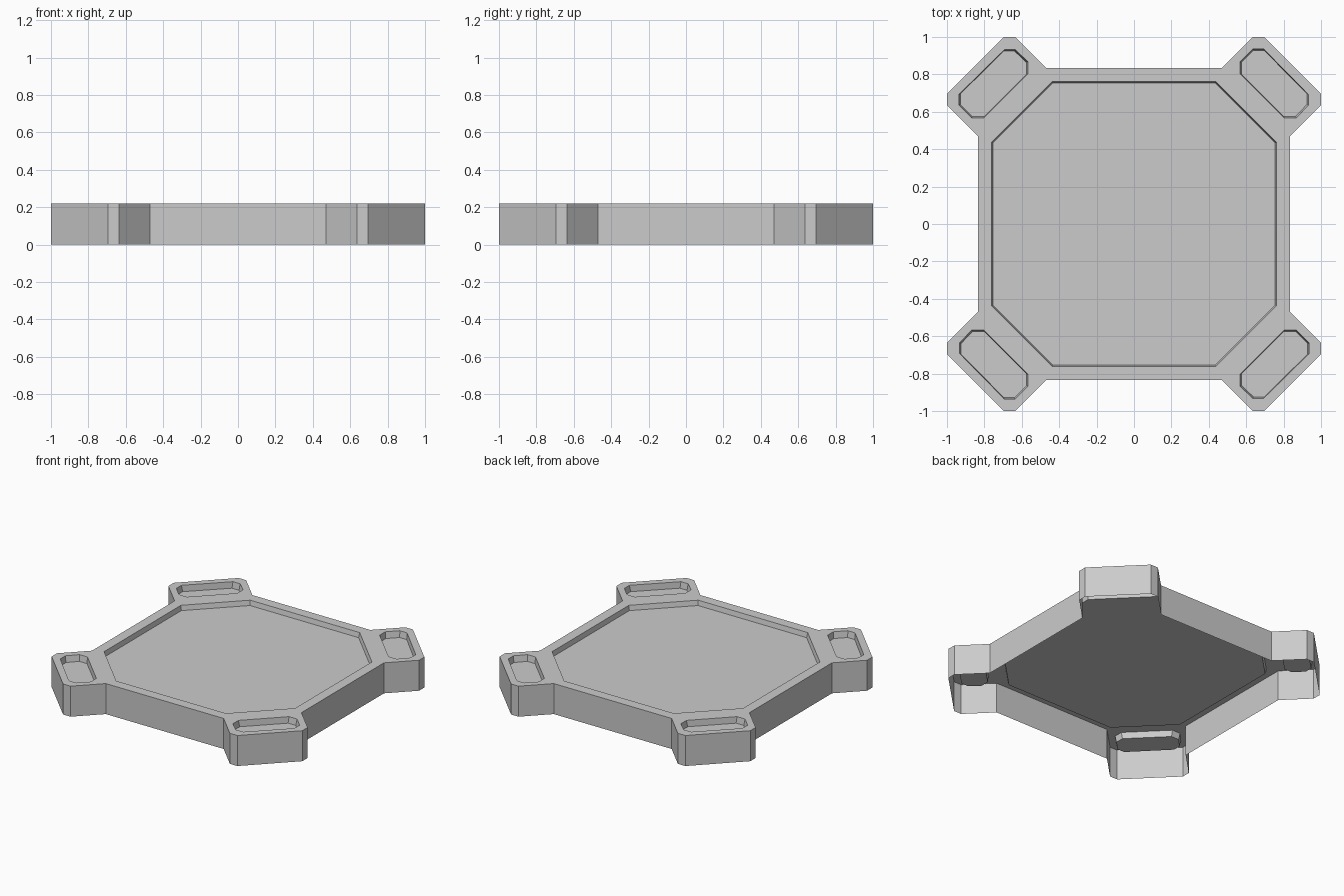
import bpy, bmesh
from mathutils import Vector

if "Cube" in bpy.data.objects:
    bpy.data.objects.remove(bpy.data.objects["Cube"])

H = 0.22                            # overall height
PANEL_DEPTH, PAD_DEPTH = 0.035, 0.045


def four_way(points):
    """Repeat a list of quadrant points by quarter turns."""
    out, pts = [], list(points)
    for _ in range(4):
        out += pts
        pts = [(-y, x) for x, y in pts]
    return out


def add_loop(bm, pts, z):
    verts = [bm.verts.new((x, y, z)) for x, y in pts]
    edges = [bm.edges.new((verts[i], verts[(i + 1) % len(verts)])) for i in range(len(verts))]
    return verts, edges


def bridge(bm, a, b):
    n = len(a)
    for i in range(n):
        j = (i + 1) % n
        bm.faces.new((a[i], b[i], b[j], a[j]))


def recess(bm, pts, depth, inset):
    """Sunken floor with slightly sloped walls; returns the rim edges."""
    c = sum((Vector(p) for p in pts), Vector((0, 0))) / len(pts)
    rim, edges = add_loop(bm, pts, H)
    inner = [tuple(c + (Vector(p) - c) * (1 - inset)) for p in pts]
    floor, _ = add_loop(bm, inner, H - depth)
    bridge(bm, rim, floor)
    bm.faces.new(floor)
    return edges


bm = bmesh.new()

# Outer outline: square plate with a chamfered lug on each corner
outline = four_way([(0.835, 0.47), (1.0, 0.635), (1.0, 0.695),
                    (0.695, 1.0), (0.635, 1.0), (0.47, 0.835)])
top, rim_edges = add_loop(bm, outline, H)

# Large central recess
rim_edges += recess(bm, four_way([(0.762, 0.437), (0.437, 0.762)]), PANEL_DEPTH, 0.009)

# Slot recess in each corner lug
slot = [(0.932, 0.635), (0.932, 0.693), (0.693, 0.936), (0.635, 0.936),
        (0.567, 0.868), (0.567, 0.804), (0.804, 0.567), (0.868, 0.567)]
for k in range(4):
    rim_edges += recess(bm, four_way(slot)[k * 8:k * 8 + 8], PAD_DEPTH, 0.04)

# Flat top rim around the recesses
bmesh.ops.triangle_fill(bm, edges=rim_edges, use_beauty=True, normal=(0, 0, 1))

# Outer side walls; the underside stays open
bottom, _ = add_loop(bm, outline, 0)
bridge(bm, top, bottom)

# Make all faces point outward
bmesh.ops.recalc_face_normals(bm, faces=bm.faces)
bm.normal_update()
if sum(f.normal.z * f.calc_area() for f in bm.faces) < 0:
    bmesh.ops.reverse_faces(bm, faces=bm.faces)

mesh = bpy.data.meshes.new("base_plate")
bm.to_mesh(mesh)
bm.free()
plate = bpy.data.objects.new("base_plate", mesh)
bpy.context.collection.objects.link(plate)
